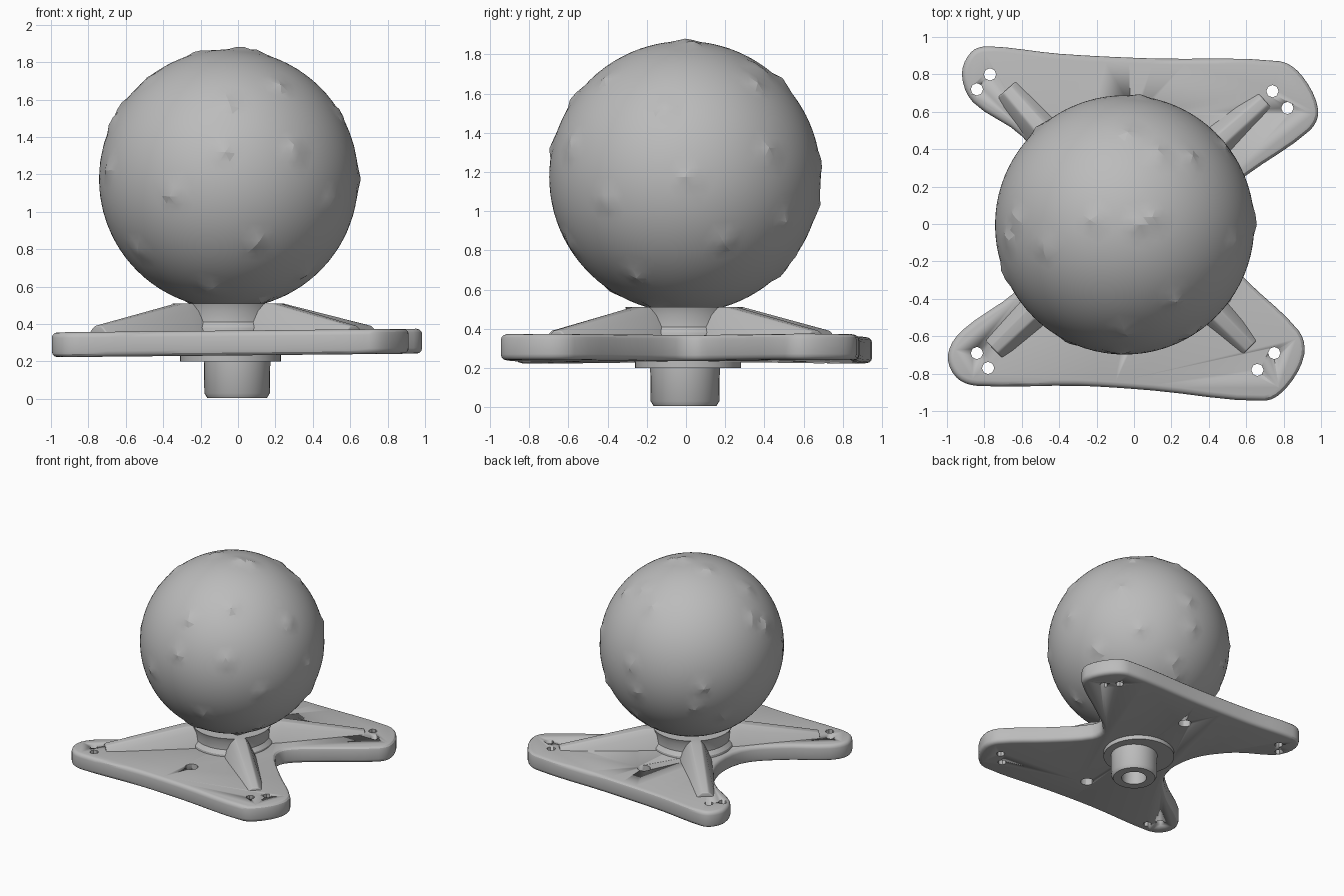
import bpy, bmesh, math, random
from mathutils import Vector
from mathutils.geometry import interpolate_bezier

if "Cube" in bpy.data.objects:
    bpy.data.objects.remove(bpy.data.objects["Cube"])

grey = bpy.data.materials.new("plain grey")
grey.use_nodes = True
grey.diffuse_color = (0.5, 0.5, 0.5, 1)
grey.node_tree.nodes["Principled BSDF"].inputs["Base Color"].default_value = grey.diffuse_color


def activate(ob):
    bpy.ops.object.select_all(action="DESELECT")
    ob.select_set(True)
    bpy.context.view_layer.objects.active = ob


def finish(bm, name, bevel=0, angle=30):
    bmesh.ops.recalc_face_normals(bm, faces=bm.faces)
    me = bpy.data.meshes.new(name)
    bm.to_mesh(me)
    bm.free()
    ob = bpy.data.objects.new(name, me)
    bpy.context.collection.objects.link(ob)
    me.materials.append(grey)
    activate(ob)
    if bevel:
        mod = ob.modifiers.new("Bevel", "BEVEL")
        mod.width, mod.segments, mod.limit_method = bevel, 3, "ANGLE"
        mod.angle_limit = math.radians(40)
        bpy.ops.object.modifier_apply(modifier="Bevel")
    bpy.ops.object.shade_smooth_by_angle(angle=math.radians(angle))
    return ob


def lathe(name, profile, centre, sides=40):
    """Revolve a closed (radius, z) profile around a vertical axis."""
    bm = bmesh.new()
    vs = [bm.verts.new((r, 0, z)) for r, z in profile]
    es = [bm.edges.new((a, b)) for a, b in zip(vs, vs[1:])]
    bmesh.ops.spin(bm, geom=vs + es, cent=(0, 0, 0), axis=(0, 0, 1),
                   angle=math.tau, steps=sides, use_duplicate=False)
    bmesh.ops.remove_doubles(bm, verts=bm.verts, dist=1e-4)
    bmesh.ops.translate(bm, verts=bm.verts, vec=(*centre, 0))
    return finish(bm, name)


def cut(ob, x, y, r, sides):
    """Drill a vertical through hole."""
    bm = bmesh.new()
    bmesh.ops.create_cone(bm, cap_ends=True, segments=sides, radius1=r, radius2=r, depth=1)
    bmesh.ops.translate(bm, verts=bm.verts, vec=(x, y, 0.3))
    tool = finish(bm, "hole_cutter")
    tool.hide_render = True
    activate(ob)
    mod = ob.modifiers.new("Hole", "BOOLEAN")
    mod.operation, mod.solver, mod.object = "DIFFERENCE", "EXACT", tool
    bpy.ops.object.modifier_apply(modifier="Hole")
    bpy.data.objects.remove(tool)


# Base plate: smooth closed outline with four lobes and two waists
outline = [Vector((x, y, 0)) for x, y in (
    (-0.78, 0.95), (-0.4, 0.91), (0.1, 0.885), (0.78, 0.87), (0.9, 0.79), (0.985, 0.61),
    (0.94, 0.5), (0.6, 0.26), (0.38, 0.08), (0.38, -0.05), (0.6, -0.3), (0.88, -0.57),
    (0.91, -0.7), (0.82, -0.87), (0.7, -0.945), (0.1, -0.89), (-0.3, -0.865), (-0.84, -0.865),
    (-0.95, -0.82), (-0.995, -0.7), (-0.92, -0.57), (-0.63, -0.36), (-0.42, -0.12),
    (-0.42, 0.2), (-0.6, 0.47), (-0.86, 0.65), (-0.92, 0.8), (-0.87, 0.92))]
n = len(outline)
tangents = []
for i, p in enumerate(outline):
    back, ahead = outline[i - 1], outline[(i + 1) % n]
    tangents.append((ahead - back).normalized())
bm = bmesh.new()
ring = []
for i, p in enumerate(outline):
    q = outline[(i + 1) % n]
    reach = (q - p).length / 3
    pts = interpolate_bezier(p, p + tangents[i] * reach, q - tangents[(i + 1) % n] * reach, q, 5)
    ring += [bm.verts.new((v.x, v.y, 0.232 + 0.01 * v.x)) for v in pts[:-1]]
face = bm.faces.new(ring)
up = bmesh.ops.extrude_face_region(bm, geom=[face])["geom"]
bmesh.ops.translate(bm, verts=[v for v in up if isinstance(v, bmesh.types.BMVert)], vec=(0, 0, 0.133))
plate = finish(bm, "base_plate", 0.03)

# Screw holes in the lobes and a larger hole on each long side
for x, y in ((-0.77, 0.8), (-0.84, 0.72), (0.74, 0.71), (0.82, 0.62),
             (0.75, -0.69), (0.66, -0.78), (-0.84, -0.69), (-0.78, -0.77)):
    cut(plate, x, y, 0.033, 8)
for y in (-0.58, 0.58):
    cut(plate, -0.02, y, 0.05, 12)

# Hub under the ball
lathe("hub", [(0, 0.3), (0.32, 0.3), (0.31, 0.38), (0.285, 0.41), (0.285, 0.47),
              (0.3, 0.51), (0, 0.51)], (-0.05, -0.01))

# Four sloping ribs running from the hub to the lobes
section = [(-0.115, 0), (-0.06, 0.75), (-0.035, 1), (0.035, 1), (0.06, 0.75), (0.115, 0)]
hub = Vector((-0.05, 0, 0))
for name, x, y in (("back_right_rib", -0.68, 0.72), ("back_left_rib", 0.7, 0.66),
                   ("front_left_rib", 0.62, -0.66), ("front_right_rib", -0.75, -0.67)):
    run = Vector((x, y, 0)) - hub
    along = run.normalized()
    side = Vector((-along.y, along.x, 0))
    bm = bmesh.new()
    loops = []
    for dist, top, wide in ((0.1, 0.51, 1.15), (0.36, 0.51, 1.1), (run.length, 0.39, 0.7)):
        loops.append([bm.verts.new(hub + along * dist + side * s * wide
                                   + Vector((0, 0, 0.34 + (top - 0.34) * h))) for s, h in section])
    for a, b in zip(loops, loops[1:]):
        for i in range(6):
            j = (i + 1) % 6
            bm.faces.new((a[i], a[j], b[j], b[i]))
    bm.faces.new(loops[0])
    bm.faces.new(loops[-1])
    finish(bm, name, 0.008)

# Threaded boss below the plate: thin flange and hollow stub
lathe("boss_flange", [(0, 0.25), (0.27, 0.25), (0.27, 0.2), (0, 0.2)], (-0.04, 0.01))
lathe("boss_stub", [(0, 0.21), (0.178, 0.21), (0.175, 0.03), (0.16, 0.005), (0.095, 0.005),
                    (0.09, 0.12), (0, 0.12)], (-0.005, -0.005), 32)

# Ball with small chipped bumps scattered over it
random.seed(4)
bm = bmesh.new()
bmesh.ops.create_icosphere(bm, subdivisions=5, radius=0.693)
front_bumps = [(0.35, 0.16), (0.15, -0.34), (-0.64, 0.05), (0.27, 0.5), (0, 0.4),
               (-0.43, 0.53), (0.55, -0.12), (-0.48, -0.38), (-0.3, -0.08), (-0.03, 0.15), (-0.1, -0.58)]
right_bumps = [(0.43, 0.13), (0.36, 0.48), (0.02, 0.0), (0.2, -0.33), (-0.4, -0.12),
               (-0.58, 0.14), (-0.1, 0.35), (0.51, -0.22), (-0.25, -0.5)]


def depth(a, b):
    return math.sqrt(max(0, 0.48 - a * a - b * b))


spots = [Vector((a, -depth(a, b), b)) for a, b in front_bumps]
spots += [Vector((depth(a, b), a, b)) for a, b in right_bumps]
while len(spots) < 38:
    v = Vector((random.gauss(0, 1), random.gauss(0, 1), random.gauss(0, 1))).normalized()
    if v.x < 0.3 and v.y > -0.3:
        spots.append(v * 0.693)
for v in bm.verts:
    near = min((v.co - s).length for s in spots)
    v.co *= 1 + 0.028 * max(0, 1 - near / 0.065)
bmesh.ops.translate(bm, verts=bm.verts, vec=(-0.05, -0.005, 1.175))
finish(bm, "ball", angle=14)
